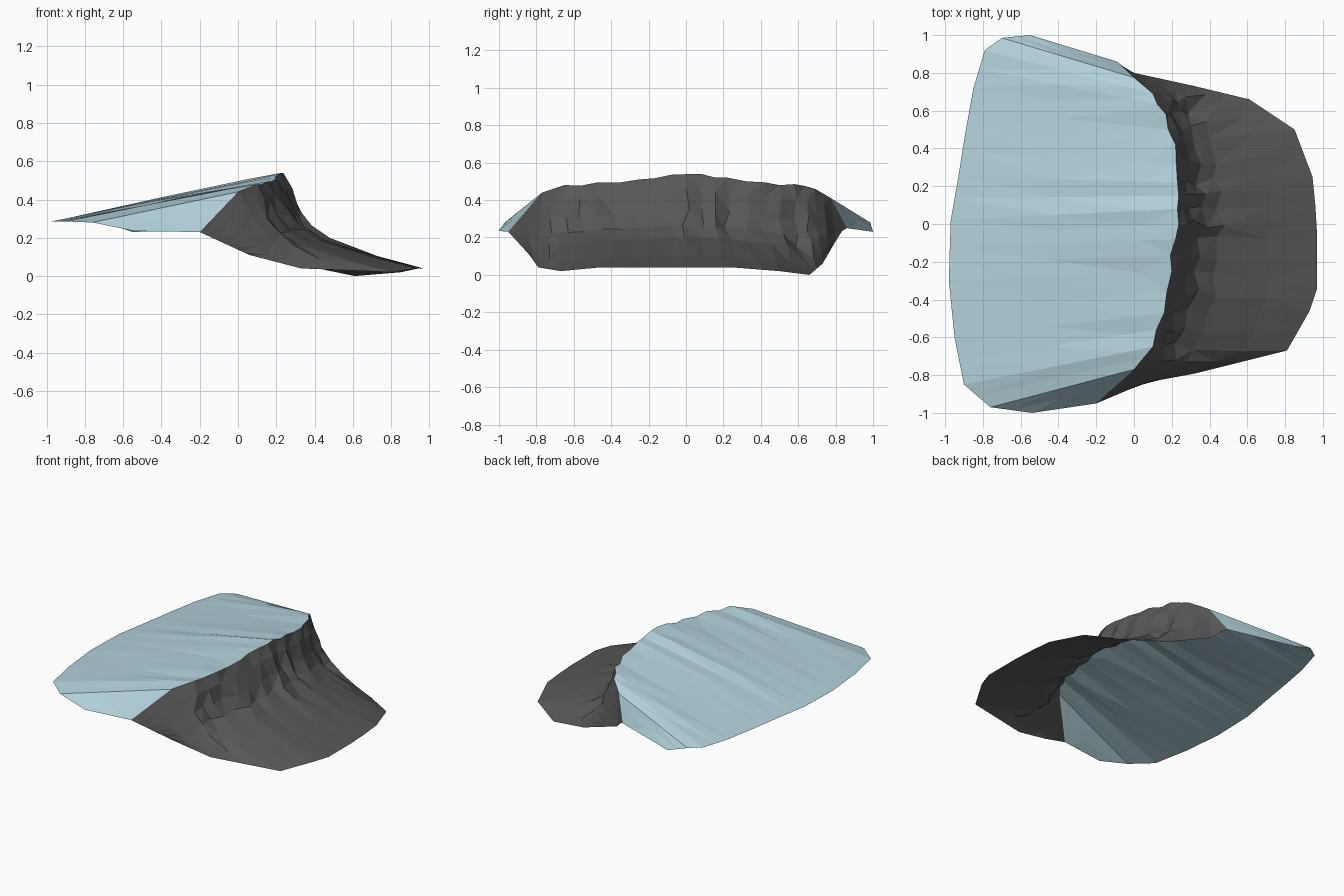
import bpy, bmesh, random
from mathutils import Vector

if "Cube" in bpy.data.objects:
    bpy.data.objects.remove(bpy.data.objects["Cube"])
random.seed(4)

def material(name, rgb):
    m = bpy.data.materials.new(name)
    m.diffuse_color = (*rgb, 1)
    m.use_nodes = True
    m.node_tree.nodes["Principled BSDF"].inputs["Base Color"].default_value = m.diffuse_color
    return m

ice_blue = material("ice_blue", (0.45, 0.64, 0.71))
rock_grey = material("rock_grey", (0.095, 0.095, 0.095))

# Stations from front to back: outer ice edge, cliff crest, foot of the rock
stations = [
    (-.54, -1, .235,     -.20, -.95, .23,   .06, -.84, .11),
    (-.76, -.97, .28,    0, -.77, .44,      .33, -.79, .04),
    (-.90, -.85, .285,   .10, -.65, .48,    .81, -.67, .02),
    (-.95, -.60, .285,   .16, -.47, .495,   .93, -.46, .04),
    (-.98, -.30, .285,   .20, -.25, .51,    .97, -.34, .04),
    (-.975, -.12, .285,  .22, -.08, .535,   .97, -.07, .04),
    (-.97, .02, .285,    .23, .08, .54,     .96, .10, .04),
    (-.93, .25, .285,    .23, .22, .52,     .945, .25, .04),
    (-.89, .50, .285,    .22, .42, .495,    .85, .50, .02),
    (-.85, .72, .285,    .17, .58, .485,    .61, .66, 0),
    (-.79, .92, .285,    .10, .69, .46,     .32, .73, .06),
    (-.70, .985, .28,    0, .775, .41,      0, .80, .18),
    (-.55, 1, .23,       -.09, .86, .25,    -.06, .835, .235),
]

# Add a halfway station between each pair, with slightly ragged crest points
rows = []
for i, s in enumerate(stations):
    p = [Vector(s[k:k + 3]) for k in (0, 3, 6)]
    if rows:
        mid = [(a + b) / 2 for a, b in zip(rows[-1], p)]
        if 3 <= i <= 10:
            mid[1] += Vector((random.uniform(-.02, .015), 0, random.uniform(-.012, .004)))
        rows.append(mid)
    rows.append(p)
last = len(rows) - 1

def sheet(name, grid, mat):
    bm = bmesh.new()
    vs = [[bm.verts.new(p) for p in row] for row in grid]
    for a, b in zip(vs, vs[1:]):
        for j in range(len(a) - 1):
            bm.faces.new((a[j], a[j + 1], b[j + 1], b[j]))
    bmesh.ops.triangulate(bm, faces=bm.faces[:])
    me = bpy.data.meshes.new(name)
    bm.to_mesh(me)
    bm.free()
    me.materials.append(mat)
    bpy.context.collection.objects.link(bpy.data.objects.new(name, me))

# Sloping ice slab, with a faintly uneven top
ice = []
for i, (edge, crest, foot) in enumerate(rows):
    row = []
    for f in (0, .45, .85, 1):
        p = edge.lerp(crest, f)
        if 3 < i < last - 3 and 0 < f < 1:
            p.z += random.uniform(-.004, .006)
        row.append(p)
    ice.append(row)
sheet("ice_slab", ice, ice_blue)

# Rock face: steep below the crest, then flaring out; gullies cut every few rows
profile = [(0, 0), (.05, .16), (.10, .38), (.18, .55), (.31, .68), (.67, .87), (1, 1)]
rock = []
for i, (edge, crest, foot) in enumerate(rows):
    curve = min(1, max(0, min(i - 1, last - 3 - i) / 3))   # straighter at both ends
    ridge = (1 if i % 2 else -1) * random.uniform(.3, 1)
    row = []
    for s, d in profile:
        s2 = d + (s - d) * curve
        p = crest.lerp(foot, s2)
        p.z = crest.z + (foot.z - crest.z) * d
        bump = curve * 4 * d * (1 - d)
        p.x += ridge * .028 * bump + random.uniform(-.012, .012) * bump
        p.y += random.uniform(-.025, .025) * bump
        row.append(p)
    rock.append(row)
sheet("rock_cliff", rock, rock_grey)
